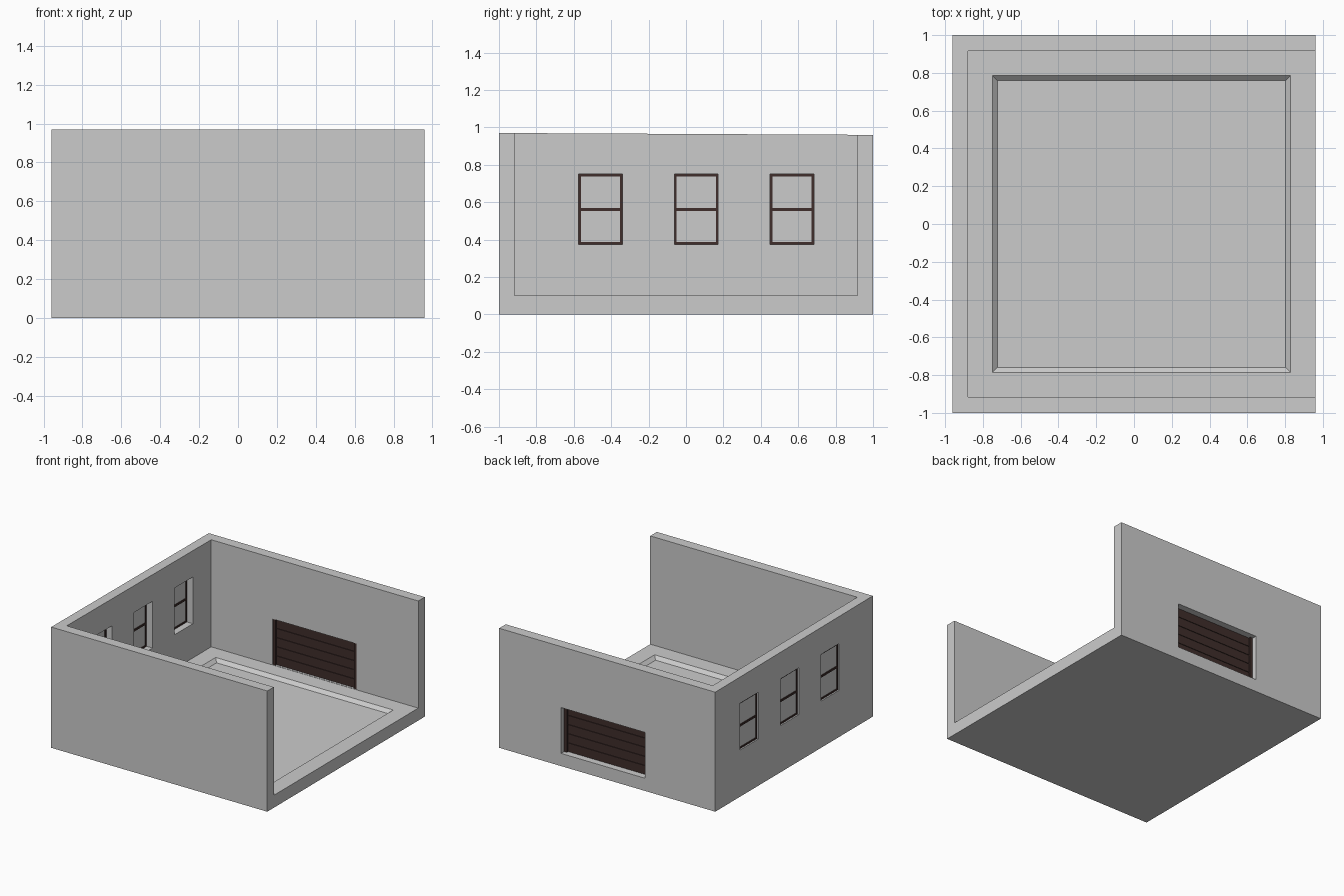
import bpy, bmesh

if "Cube" in bpy.data.objects:
    bpy.data.objects.remove(bpy.data.objects["Cube"])

brown = bpy.data.materials.new("dark_brown")
brown.diffuse_color = (0.05, 0.027, 0.024, 1)
brown.use_nodes = True
brown.node_tree.nodes["Principled BSDF"].inputs["Base Color"].default_value = brown.diffuse_color


def add_boxes(name, boxes, mat=None, hidden=False):
    """One object made of boxes given as ((x0, x1), (y0, y1), (z0, z1))."""
    bm = bmesh.new()
    for spans in boxes:
        verts = bmesh.ops.create_cube(bm, size=1)["verts"]
        for v in verts:
            v.co = [a + (b - a) * (c + 0.5) for (a, b), c in zip(spans, v.co)]
    me = bpy.data.meshes.new(name)
    bm.to_mesh(me)
    bm.free()
    ob = bpy.data.objects.new(name, me)
    bpy.context.collection.objects.link(ob)
    if mat:
        me.materials.append(mat)
    if hidden:
        ob.hide_render = True
        ob.display_type = 'WIRE'
    return ob


def cut(target, cutter):
    mod = target.modifiers.new(cutter.name, 'BOOLEAN')
    mod.operation = 'DIFFERENCE'
    mod.solver = 'EXACT'
    mod.object = cutter


# Building shell, with the wall tops falling slightly to the back
FLOOR = 0.10
shell = add_boxes("building_shell", [((-0.96, 0.96), (-1, 1), (0, 0.97))])
for v in shell.data.vertices:
    if v.co.z > 0.5 and v.co.y > 0:
        v.co.z = 0.96

# Room interior, open on the right and at the top
cut(shell, add_boxes("room_cutter",
                     [((-0.88, 1.2), (-0.917, 0.917), (FLOOR, 1.2))], hidden=True))

# Shallow floor recess with sloping sides
DEPTH = 0.026
recess = add_boxes("recess_cutter",
                   [((-0.77, 0.85), (-0.807, 0.807), (FLOOR - DEPTH, FLOOR + 0.02))], hidden=True)
for v in recess.data.vertices:
    if v.co.z < FLOOR:
        v.co.x += 0.048 if v.co.x < 0 else -0.048
        v.co.y += 0.048 if v.co.y < 0 else -0.048
cut(shell, recess)

# Window openings in the left wall
W0, W1 = 0.375, 0.75
windows = [(c - 0.117, c + 0.117) for c in (-0.457, 0.055, 0.567)]
cut(shell, add_boxes("window_cutter",
                     [((-1.1, -0.84), w, (W0, W1)) for w in windows], hidden=True))

# Door opening in the back wall
D0, D1, DZ0, DZ1 = -0.335, 0.41, FLOOR + 0.002, 0.47
cut(shell, add_boxes("door_cutter", [((D0, D1), (0.88, 1.1), (DZ0, DZ1))], hidden=True))

# Windows: frame bars, middle rail and pane
for i, (a, b) in enumerate(windows, 1):
    x, t = (-0.948, -0.932), 0.012
    add_boxes(f"window_frame_{i}", [
        (x, (a, a + t), (W0, W1)), (x, (b - t, b), (W0, W1)),
        (x, (a + t, b - t), (W0, W0 + t)), (x, (a + t, b - t), (W1 - t, W1)),
        (x, (a + t, b - t), (0.553, 0.569))], brown)
    add_boxes(f"window_pane_{i}", [((-0.942, -0.938), (a + t, b - t), (W0 + t, W1 - t))])

# Roller door: side tracks and horizontal panels over a backing sheet
J, N = 0.025, 5
add_boxes("door_tracks", [((x, x + J), (0.92, 0.962), (DZ0, DZ1)) for x in (D0, D1 - J)], brown)
step = (DZ1 - DZ0) / N
panels = [((D0 + J, D1 - J), (0.931, 0.949),
           (DZ0 + k * step + 0.002, DZ0 + (k + 1) * step - 0.002)) for k in range(N)]
panels.append(((D0 + J, D1 - J), (0.936, 0.944), (DZ0, DZ1)))
add_boxes("door_panels", panels, brown)
